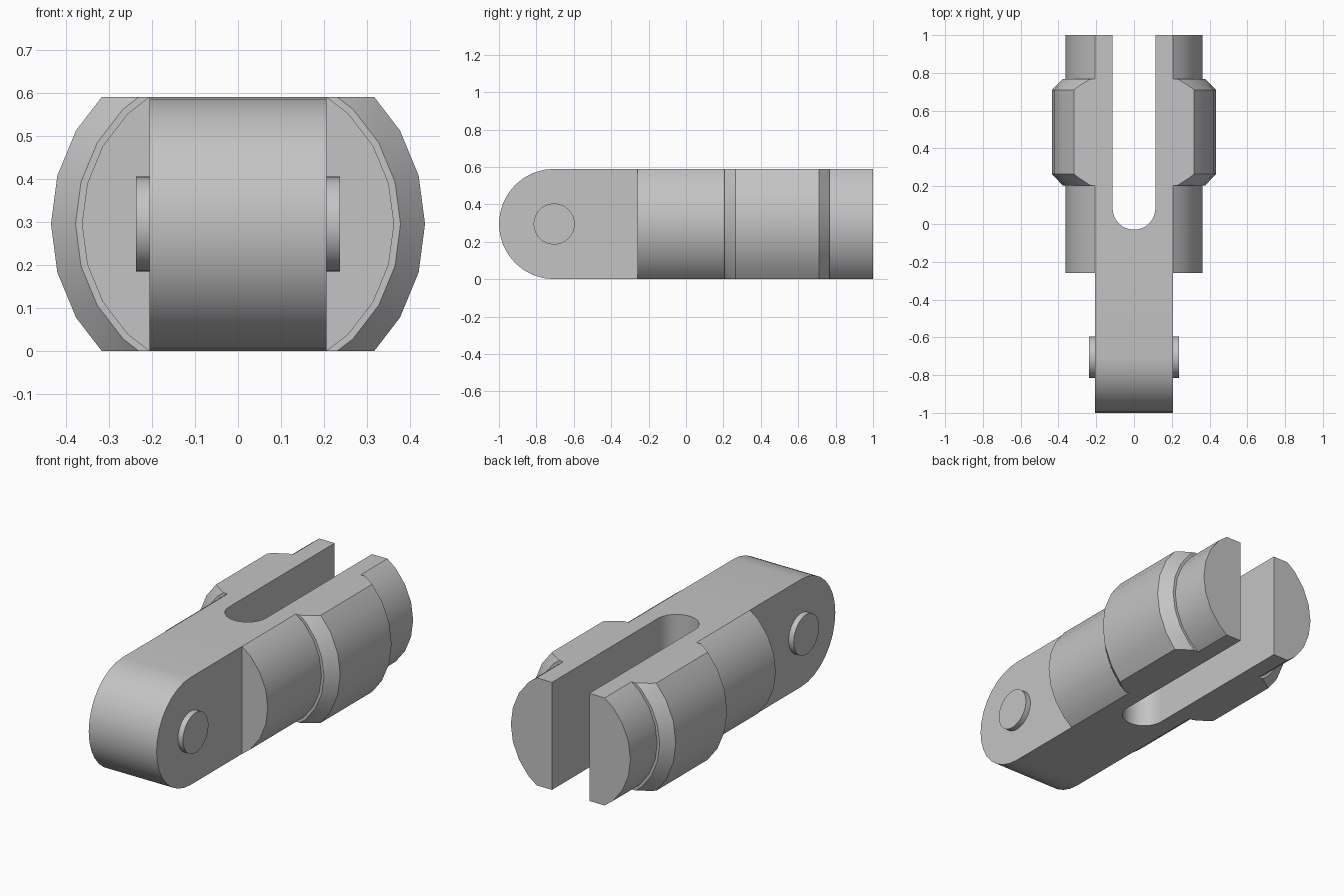
import bpy, bmesh
from math import sin, cos, pi
from mathutils import Vector

if "Cube" in bpy.data.objects:
    bpy.data.objects.remove(bpy.data.objects["Cube"], do_unlink=True)

HALF = 0.295        # half height, also the axis height
PIN_Y = -0.705      # centre of the rounded tongue end

steel = bpy.data.materials.new("plain_grey")
steel.use_nodes = True
GREY = (0.55, 0.55, 0.55, 1)
steel.diffuse_color = GREY
steel.node_tree.nodes["Principled BSDF"].inputs["Base Color"].default_value = GREY


def finish(name, bm):
    bmesh.ops.recalc_face_normals(bm, faces=bm.faces)
    mesh = bpy.data.meshes.new(name)
    bm.to_mesh(mesh)
    bm.free()
    mesh.materials.append(steel)
    obj = bpy.data.objects.new(name, mesh)
    bpy.context.collection.objects.link(obj)
    return obj


def smooth(obj):
    bpy.ops.object.select_all(action='DESELECT')
    obj.select_set(True)
    bpy.context.view_layer.objects.active = obj
    bpy.ops.object.shade_smooth_by_angle(angle=pi / 6)


def loft(bm, rings):
    """Join rings of points with quads and cap both ends."""
    rings = [[bm.verts.new(p) for p in ring] for ring in rings]
    n = len(rings[0])
    for a, b in zip(rings, rings[1:]):
        for i in range(n):
            j = (i + 1) % n
            bm.faces.new((a[i], a[j], b[j], b[i]))
    bm.faces.new(rings[0])
    bm.faces.new(rings[-1])


def arc(cx, cy, r, start, end, steps):
    angles = [start + (end - start) * i / steps for i in range(steps + 1)]
    return [(cx + r * cos(a), cy + r * sin(a)) for a in angles]


# Turned shaft with a chamfered collar, flattened on top and bottom
profile = [(-0.26, 0.363), (0.205, 0.363), (0.205, 0.378), (0.265, 0.435),
           (0.71, 0.435), (0.768, 0.378), (0.768, 0.363), (1.0, 0.363)]
bm = bmesh.new()
loft(bm, [[(x, y, z) for x, z in arc(0, HALF, r, 0, 2 * pi, 24)[:-1]]
          for y, r in profile])
for side in (-1, 1):
    cut = bmesh.ops.bisect_plane(
        bm, geom=bm.verts[:] + bm.edges[:] + bm.faces[:], dist=1e-5,
        plane_co=(0, 0, HALF + side * HALF), plane_no=(0, 0, side), clear_outer=True)
    edges = [e for e in cut["geom_cut"] if isinstance(e, bmesh.types.BMEdge)]
    bmesh.ops.edgenet_fill(bm, edges=edges)
shaft = finish("forked_shaft", bm)

# Round-bottomed slot that splits the shaft into two prongs
outline = arc(0, 0.083, 0.113, pi, 2 * pi, 24) + [(0.113, 1.2), (-0.113, 1.2)]
bm = bmesh.new()
loft(bm, [[(x, y, z) for x, y in outline] for z in (-0.2, 0.8)])
cutter = finish("slot_cutter", bm)
cutter.hide_render = True
mod = shaft.modifiers.new("slot", 'BOOLEAN')
mod.operation = 'DIFFERENCE'
mod.solver = 'EXACT'
mod.object = cutter
bpy.context.view_layer.objects.active = shaft
bpy.ops.object.modifier_apply(modifier=mod.name)
bpy.data.objects.remove(cutter, do_unlink=True)
smooth(shaft)

# Flat tongue with a rounded front end
outline = arc(PIN_Y, HALF, HALF, pi / 2, 3 * pi / 2, 16) + [(-0.26, 0), (-0.26, 2 * HALF)]
bm = bmesh.new()
loft(bm, [[(x, y, z) for y, z in outline] for x in (-0.206, 0.206)])
smooth(finish("tongue", bm))

# Cross pin through the tongue
bm = bmesh.new()
loft(bm, [[(x, y, z) for y, z in arc(PIN_Y, HALF, 0.11, 0, 2 * pi, 32)[:-1]]
          for x in (-0.237, 0.237)])
smooth(finish("cross_pin", bm))
